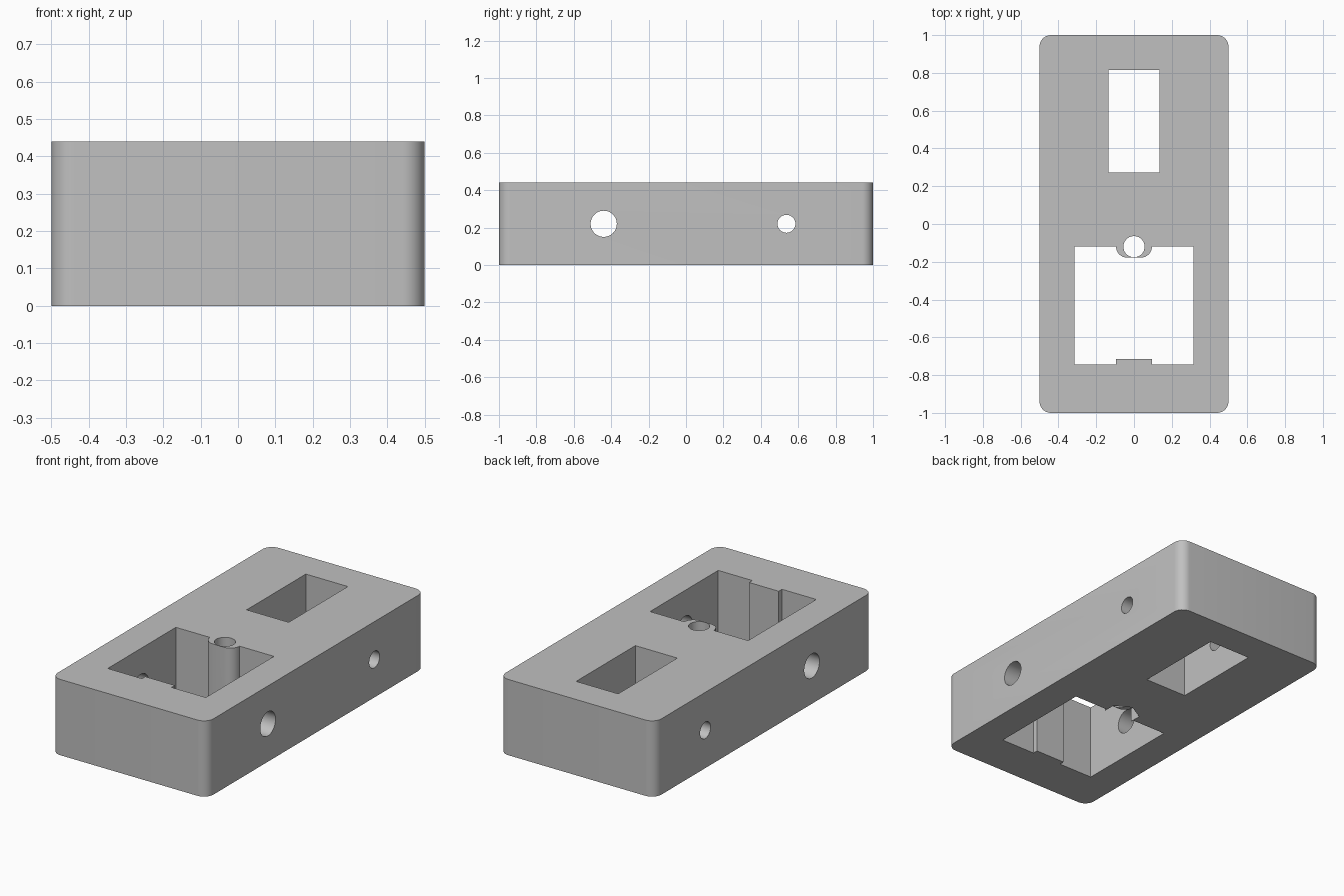
import bpy, bmesh
from math import sin, cos, pi, radians

cube = bpy.data.objects.get("Cube")
if cube:
    bpy.data.objects.remove(cube, do_unlink=True)

HEIGHT = 0.44

grey = bpy.data.materials.new("plain grey")
grey.use_nodes = True
colour = (0.53, 0.53, 0.53, 1)
grey.diffuse_color = colour
grey.node_tree.nodes["Principled BSDF"].inputs["Base Color"].default_value = colour


def arc(cx, cy, r, start, end, steps=8):
    """Points along an arc, angles in degrees."""
    angles = [radians(start + (end - start) * i / steps) for i in range(steps + 1)]
    return [(cx + r * cos(a), cy + r * sin(a)) for a in angles]


def circle(cx, cy, r, sides=48, turn=0):
    return arc(cx, cy, r, turn, turn + 360, sides)[:-1]


def rectangle(x0, x1, y0, y1):
    return [(x0, y0), (x1, y0), (x1, y1), (x0, y1)]


def prism(name, outline, low, high, along_x=False):
    """Extrude an outline upward, or along x when the outline is in y and z."""
    place = (lambda a, b, c: (c, a, b)) if along_x else (lambda a, b, c: (a, b, c))
    bm = bmesh.new()
    face = bm.faces.new([bm.verts.new(place(a, b, low)) for a, b in outline])
    top = bmesh.ops.extrude_face_region(bm, geom=[face])
    moved = [v for v in top["geom"] if isinstance(v, bmesh.types.BMVert)]
    bmesh.ops.translate(bm, verts=moved, vec=place(0, 0, high - low))
    bmesh.ops.recalc_face_normals(bm, faces=bm.faces)
    mesh = bpy.data.meshes.new(name)
    bm.to_mesh(mesh)
    bm.free()
    mesh.materials.append(grey)
    obj = bpy.data.objects.new(name, mesh)
    bpy.context.collection.objects.link(obj)
    return obj


# Block with rounded upright corners
R = 0.06
corners = [(1, 1, 0), (-1, 1, 90), (-1, -1, 180), (1, -1, 270)]
block_outline = []
for sx, sy, a in corners:
    block_outline += arc(sx * (0.5 - R), sy * (1 - R), R, a, a + 90)
block = prism("block", block_outline, 0, HEIGHT)

# Large opening, leaving a shallow tab in front and a rounded boss behind
W, BACK, FRONT, BOSS = 0.315, -0.12, -0.745, 0.095
opening = [(-W, FRONT), (-BOSS, FRONT), (-BOSS, FRONT + 0.03),
           (BOSS, FRONT + 0.03), (BOSS, FRONT), (W, FRONT), (W, BACK)]
opening += arc(BOSS - 0.058, BACK, 0.058, 0, -90)
opening += arc(0.058 - BOSS, BACK, 0.058, -90, -180)
opening += [(-W, BACK)]

# Openings, upright screw hole with nut recess, and cross holes
cutters = [
    prism("large_opening", opening, -0.1, HEIGHT + 0.1),
    prism("small_opening", rectangle(-0.135, 0.135, 0.272, 0.815), -0.1, HEIGHT + 0.1),
    prism("screw_hole", circle(0, BACK, 0.056), -0.1, HEIGHT + 0.1),
    prism("nut_recess", circle(0, BACK, 0.107, 6, 30), -0.1, 0.08),
    prism("large_cross_hole", circle(-0.44, HEIGHT / 2, 0.07), -0.6, 0.6, True),
    prism("small_cross_hole", circle(0.537, HEIGHT / 2, 0.048), -0.6, 0.6, True),
]
for cutter in cutters:
    cutter.hide_render = True
    mod = block.modifiers.new(cutter.name, "BOOLEAN")
    mod.operation = "DIFFERENCE"
    mod.solver = "EXACT"
    mod.object = cutter

# Bake the cuts and remove the cutters
bpy.context.view_layer.update()
result = bpy.data.meshes.new_from_object(
    block.evaluated_get(bpy.context.evaluated_depsgraph_get()))
block.modifiers.clear()
block.data = result
for cutter in cutters:
    bpy.data.objects.remove(cutter, do_unlink=True)

# Smooth the curved walls, keep the edges sharp
for obj in bpy.context.selected_objects:
    obj.select_set(False)
block.select_set(True)
bpy.context.view_layer.objects.active = block
bpy.ops.object.shade_smooth_by_angle(angle=radians(30))
